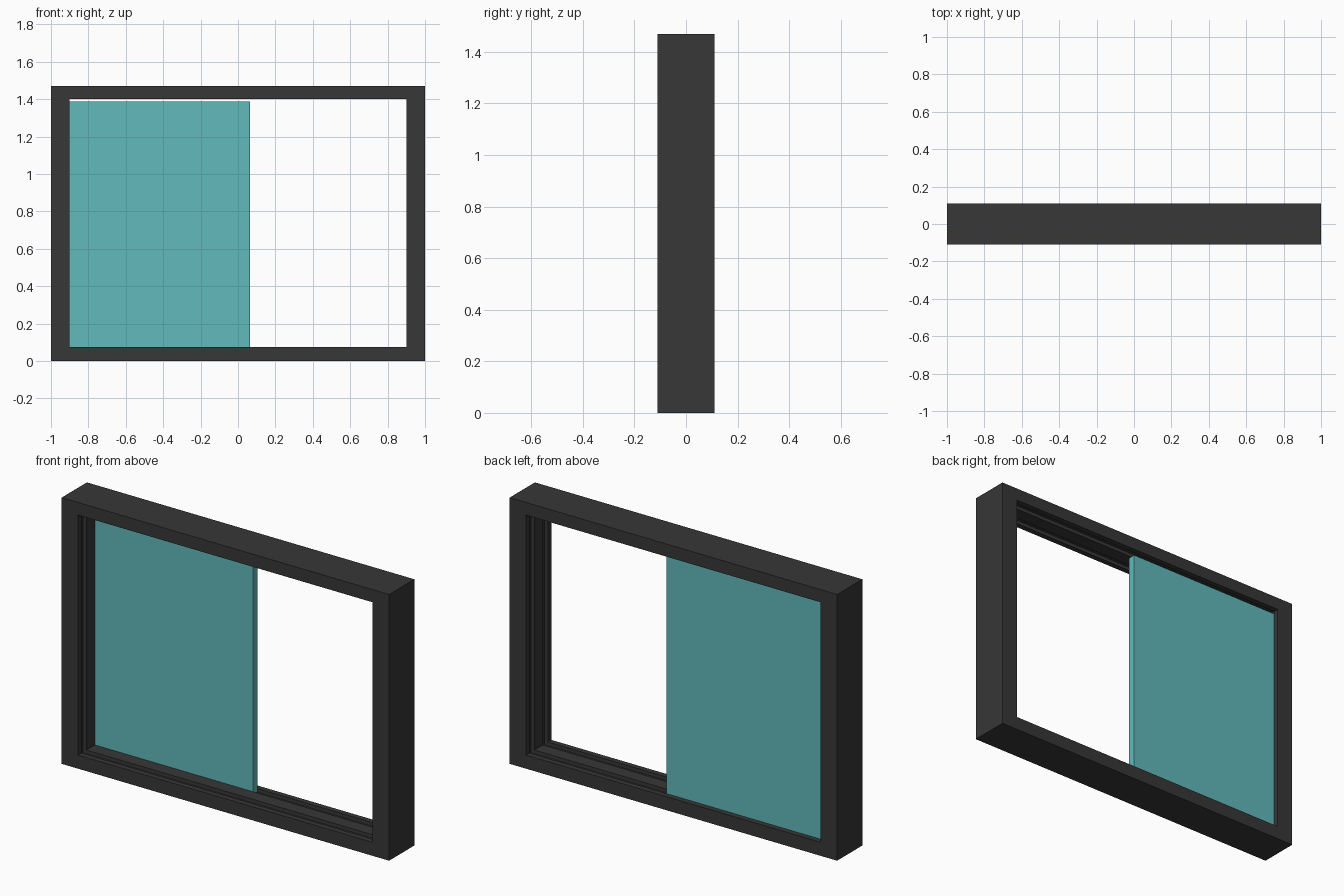
import bpy
import bmesh

old = bpy.data.objects.get("Cube")
if old:
    bpy.data.objects.remove(old, do_unlink=True)


def make_material(name, rgb):
    mat = bpy.data.materials.new(name)
    mat.use_nodes = True
    color = (*rgb, 1.0)
    mat.diffuse_color = color
    mat.node_tree.nodes["Principled BSDF"].inputs["Base Color"].default_value = color
    return mat


def add_object(name, bm, mat):
    bmesh.ops.recalc_face_normals(bm, faces=bm.faces)
    mesh = bpy.data.meshes.new(name)
    bm.to_mesh(mesh)
    bm.free()
    mesh.materials.append(mat)
    obj = bpy.data.objects.new(name, mesh)
    bpy.context.collection.objects.link(obj)
    return obj


charcoal = make_material("charcoal frame", (0.038, 0.038, 0.038))
teal = make_material("teal glass", (0.12, 0.49, 0.50))

WIDTH, HEIGHT, HALF_DEPTH = 1.0, 1.47, 0.11
OPEN_X, OPEN_LOW, OPEN_HIGH = 0.90, 0.075, 1.40
TRACK_NEAR, TRACK_FAR, TRACK_DEEP = 0.037, 0.08, 0.02


def ring(bm, half_x, low, high, y):
    corners = [(-half_x, low), (half_x, low), (half_x, high), (-half_x, high)]
    return [bm.verts.new((x, y, z)) for x, z in corners]


# Window frame: one closed section with two sliding tracks, carried round the opening
section = [(-HALF_DEPTH, 0)]
for start, end in ((-TRACK_FAR, -TRACK_NEAR), (TRACK_NEAR, TRACK_FAR)):
    section += [(start, 0), (start, TRACK_DEEP), (end, TRACK_DEEP), (end, 0)]
section.append((HALF_DEPTH, 0))

bm = bmesh.new()
rings = [ring(bm, OPEN_X + d, OPEN_LOW - d, OPEN_HIGH + d, y) for y, d in section]
rings.append(ring(bm, WIDTH, 0, HEIGHT, HALF_DEPTH))
rings.append(ring(bm, WIDTH, 0, HEIGHT, -HALF_DEPTH))
for i, a in enumerate(rings):
    b = rings[(i + 1) % len(rings)]
    for k in range(4):
        n = (k + 1) % 4
        bm.faces.new((a[k], a[n], b[n], b[k]))
add_object("window_frame", bm, charcoal)

# Sliding pane: sits in the rear track, pushed to the right-hand jamb
left, right, low, high = -0.915, 0.065, 0.06, 1.387
bm = bmesh.new()
bmesh.ops.create_cube(bm, size=1)
for v in bm.verts:
    v.co = (right if v.co.x > 0 else left,
            TRACK_FAR - 0.001 if v.co.y > 0 else TRACK_NEAR + 0.001,
            high if v.co.z > 0 else low)
add_object("sliding_pane", bm, teal)
